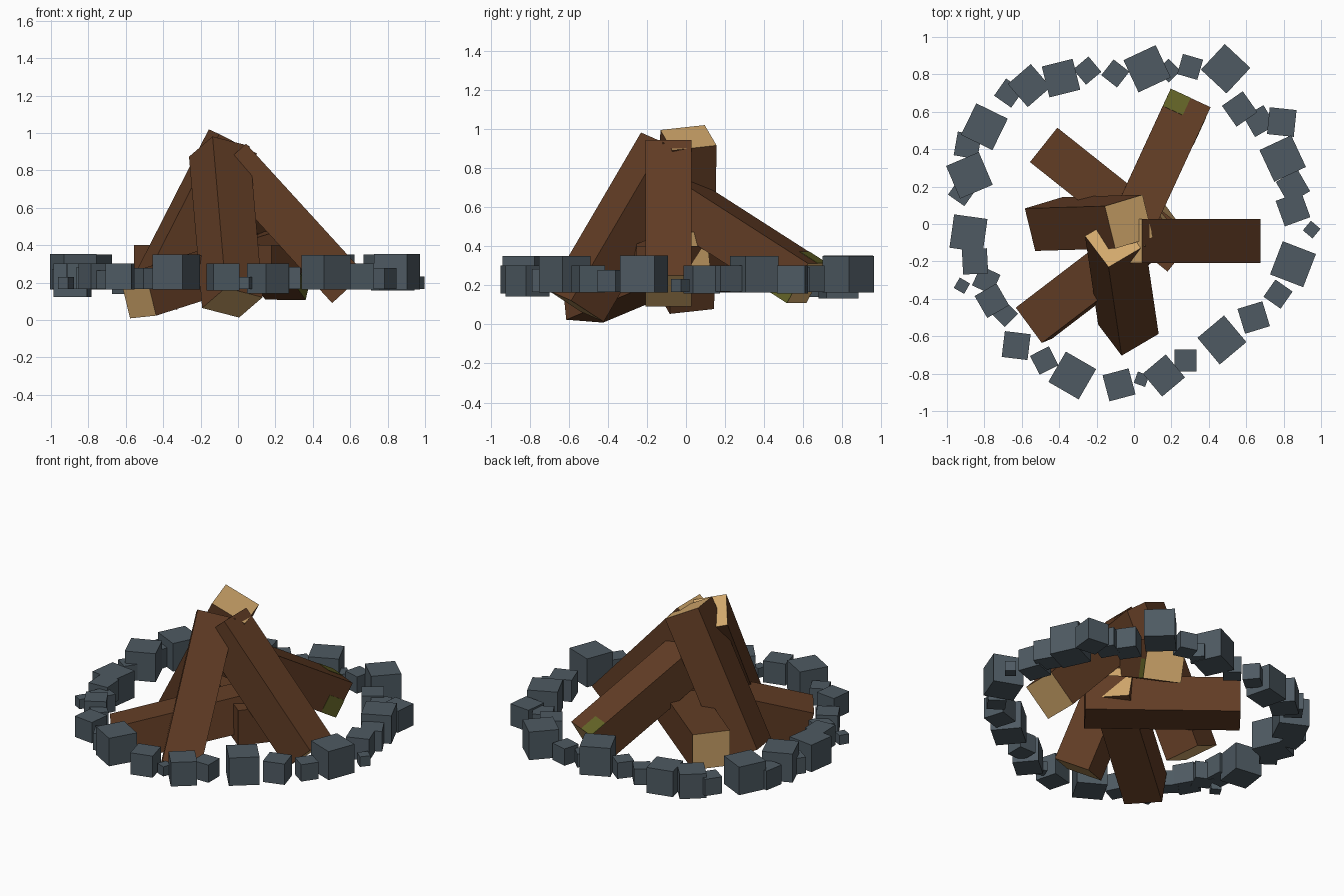
import bpy, bmesh, math
from mathutils import Vector, Matrix

if "Cube" in bpy.data.objects:
    bpy.data.objects.remove(bpy.data.objects["Cube"])


def material(name, rgb):
    lin = [((c / 255 + 0.055) / 1.055) ** 2.4 for c in rgb]
    m = bpy.data.materials.new(name)
    m.diffuse_color = (*lin, 1)
    m.use_nodes = True
    m.node_tree.nodes["Principled BSDF"].inputs["Base Color"].default_value = m.diffuse_color
    return m


BARK = material("bark brown", (98, 61, 37))
WOOD = material("cut wood tan", (210, 168, 108))
MOSS = material("moss olive", (100, 100, 39))
STONE = material("slate stone", (78, 90, 98))

W, L = 0.235, 0.94      # log thickness and length


def box(name, size, matrix, mats, offset=(0, 0, 0), end_faces=()):
    """Box with optional second material on faces whose local normal is in end_faces (z signs)."""
    bm = bmesh.new()
    bmesh.ops.create_cube(bm, size=1)
    for v in bm.verts:
        v.co = Vector(a * b for a, b in zip(v.co, size)) + Vector(offset)
    bm.normal_update()
    for f in bm.faces:
        if abs(f.normal.z) > 0.9 and round(f.normal.z) in end_faces:
            f.material_index = 1
    me = bpy.data.meshes.new(name)
    bm.to_mesh(me)
    bm.free()
    for m in mats:
        me.materials.append(m)
    ob = bpy.data.objects.new(name, me)
    ob.matrix_world = matrix
    bpy.context.collection.objects.link(ob)
    return ob


def log_frame(foot, top, side):
    """Local z runs from foot to top, local x follows the side vector."""
    foot, top = Vector(foot), Vector(top)
    z = (top - foot).normalized()
    x = Vector(side)
    x = (x - z * x.dot(z)).normalized()
    y = z.cross(x)
    rot = Matrix((x, y, z)).transposed().to_4x4()
    return Matrix.Translation(foot + z * L / 2) @ rot


# Logs: foot centre, top centre, side direction, which ends show cut wood
LOGS = {
    "right_log": ((.59, -.09, .17), (-.045, -.09, .865), (0, 1, 0), (1, -1)),
    "front_log": ((-.03, -.5625, .093), (-.10, -.09, .90), (.195, .115, -.05), (1, -1)),
    "left_log": ((-.455, 0, .118), (-.0275, .0125, .955), (.2, .06, -.1), (1, -1)),
    "front_left_log": ((-.535, -.53, .13), (.185, .02, .36), (.135, -.175, .015), (1, -1)),
    "back_left_log": ((-.483, .423, .283), (.25, -.16, .283), (.62, .78, 0), (-1,)),
    "back_log": ((.278, .62, .21), (-.06, -.113, .68), (.205, -.095, 0), (1, -1)),
}
for name, (foot, top, side, ends) in LOGS.items():
    box(name, (W, W, L), log_frame(foot, top, side), (BARK, WOOD), end_faces=ends)

# Moss patches on the foot of the back log
frame = log_frame(*LOGS["back_log"][:3])
h = W / 2
box("moss_patch_top", (h, .004, h), frame, (MOSS,), (-h / 2, h, -L / 2 + h / 2))
box("moss_patch_side", (.004, h, h), frame, (MOSS,), (h, -h / 2, -L / 2 + h / 2))

# Ring of cube stones: x, y, size (hundredths) and turn in degrees
STONES = [
    (7, 83, 19, 25), (-25, 82, 10.7, 40), (-39, 78, 17, 14), (-56, 74, 16.3, 41),
    (-67, 70, 11.2, -35), (-80, 52, 18.7, -26), (-89, 42, 12.8, -10), (-88, 26, 19, 23),
    (-92, 17, 10.7, -35), (-88.5, -5, 18, -8), (-85, -20, 13.4, 3), (-92, -33, 6.4, -30),
    (-79, -30, 11.5, -25), (-76, -41, 13.5, 30), (-69, -48, 10, 45), (-63, -65, 13.9, -7),
    (-48, -73, 11.3, 27), (-33, -81, 18.7, -30), (-8, -86, 14.4, 15), (4, -83, 6.4, -20),
    (16, -81, 16, 40), (27.5, -73, 11.8, 0), (47, -62, 18.6, 40), (64, -50, 13.9, 17),
    (77, -37.5, 11.2, -35), (85, -21.5, 19, -21), (95, -3, 6.7, -40), (85, 8, 14.5, 20),
    (85, 20, 13.4, 30), (79.5, 35, 18.7, 25), (79, 54.5, 14.4, -6), (67, 55, 12.5, 30),
    (56.5, 61.5, 13.6, 35), (49, 83, 18.7, -43), (30, 84, 11.2, -16), (-10, 80.5, 10.7, -38),
    (18.5, 82, 9, 45),
]
for i, (x, y, s, turn) in enumerate(STONES):
    s /= 100
    if s > .184:
        z = .163 + s / 2        # large stones
    elif s > .13:
        z = .302 - s / 2        # middle stones
    else:
        z = .165 + s / 2        # small stones
    m = Matrix.Translation((x / 100, y / 100, z)) @ Matrix.Rotation(math.radians(turn), 4, 'Z')
    box(f"ring_stone_{i + 1}", (s, s, s), m, (STONE,))
